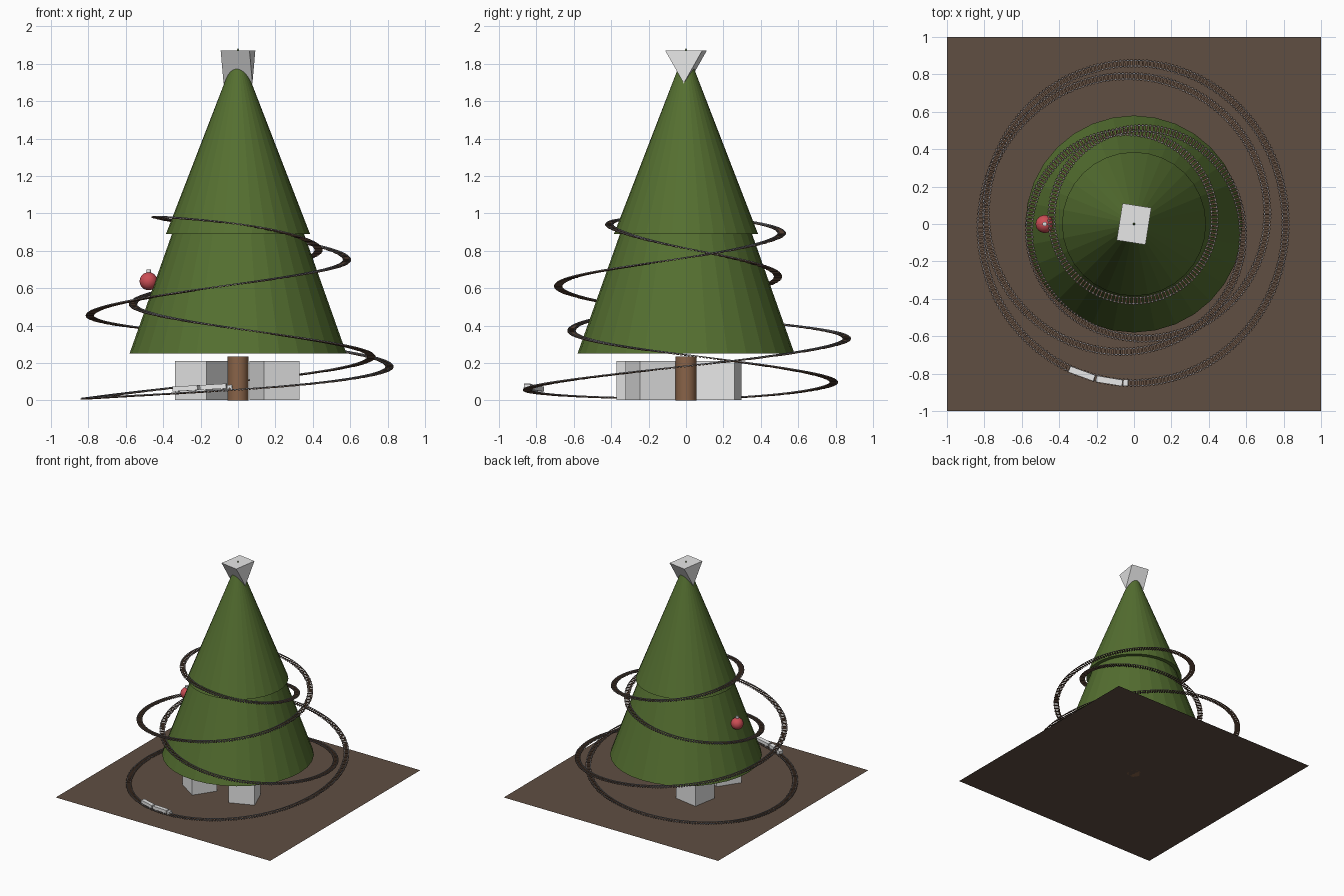
import bpy, bmesh, math
from mathutils import Vector, Matrix

cube = bpy.data.objects.get("Cube")
if cube:
    bpy.data.objects.remove(cube)


def material(name, rgb):
    m = bpy.data.materials.new(name)
    m.use_nodes = True
    m.diffuse_color = (*rgb, 1)
    m.node_tree.nodes["Principled BSDF"].inputs["Base Color"].default_value = (*rgb, 1)
    return m


GREEN = material("fir_green", (0.09, 0.16, 0.03))
FLOOR = material("floor_brown", (0.115, 0.077, 0.055))
BARK = material("bark_brown", (0.25, 0.125, 0.065))
GREY = material("pale_grey", (0.8, 0.8, 0.8))
RED = material("bauble_red", (0.6, 0.075, 0.09))
WOOD = material("sleeper_brown", (0.14, 0.08, 0.05))
STEEL = material("rail_grey", (0.25, 0.25, 0.27))


def finish(bm, name, mat, smooth=False):
    bmesh.ops.recalc_face_normals(bm, faces=bm.faces)
    me = bpy.data.meshes.new(name)
    bm.to_mesh(me)
    bm.free()
    me.materials.append(mat)
    for p in me.polygons:
        p.use_smooth = smooth
    ob = bpy.data.objects.new(name, me)
    bpy.context.collection.objects.link(ob)
    return ob


def frame(pos, fwd):
    """Matrix with x along fwd, y level to the side, z up."""
    x = fwd.normalized()
    y = Vector((0, 0, 1)).cross(x).normalized()
    m = Matrix((x, y, x.cross(y))).transposed().to_4x4()
    m.translation = pos
    return m


def add_box(bm, size, mat):
    bmesh.ops.create_cube(bm, size=1, matrix=mat @ Matrix.Diagonal((*size, 1)))


def add_cone(bm, r1, r2, depth, mat, sides=32):
    bmesh.ops.create_cone(bm, cap_ends=True, segments=sides, radius1=r1,
                          radius2=r2, depth=depth, matrix=mat)


def cone(name, r1, r2, z0, z1, mat, x=0, sides=32, smooth=False):
    bm = bmesh.new()
    add_cone(bm, r1, r2, z1 - z0, Matrix.Translation((x, 0, (z0 + z1) / 2)), sides)
    ob = finish(bm, name, mat, False)
    if smooth:
        bpy.context.view_layer.objects.active = ob
        bpy.ops.object.select_all(action='DESELECT')
        ob.select_set(True)
        bpy.ops.object.shade_smooth_by_angle()


# Floor
bm = bmesh.new()
bmesh.ops.create_grid(bm, x_segments=1, y_segments=1, size=1)
finish(bm, "floor", FLOOR)

# Tree
cone("trunk", 0.055, 0.055, 0, 0.235, BARK, smooth=True)
cone("lower_branches", 0.58, 0, 0.25, 1.885, GREEN)
cone("upper_branches", 0.385, 0, 0.89, 1.885, GREEN)

# Wedge topper: three-sided prism, point down
bm = bmesh.new()
prism = [bm.verts.new((x, y, z)) for x in (-0.078, 0.078)
         for y, z in ((-0.1, 1.87), (0.1, 1.87), (0, 1.695))]
bm.faces.new(prism[:3])
bm.faces.new(prism[3:])
for i in range(3):
    j = (i + 1) % 3
    bm.faces.new((prism[i], prism[j], prism[j + 3], prism[i + 3]))
bmesh.ops.rotate(bm, verts=bm.verts, matrix=Matrix.Rotation(math.radians(-9), 3, 'Z'))
finish(bm, "tree_topper", GREY)

# Presents
for name, x, y, s, turn in (("present_left", 0.195, -0.19, 0.205, 22),
                            ("present_right", -0.195, -0.23, 0.205, -34),
                            ("present_back", -0.21, 0.175, 0.208, -10)):
    bm = bmesh.new()
    add_box(bm, (s, s, 0.208), Matrix.Translation((x, y, 0.106))
            @ Matrix.Rotation(math.radians(turn), 4, 'Z'))
    finish(bm, name, GREY)

# Bauble with cap
bm = bmesh.new()
bmesh.ops.create_uvsphere(bm, u_segments=24, v_segments=16, radius=0.048,
                          matrix=Matrix.Translation((-0.478, 0, 0.637)))
finish(bm, "bauble", RED, smooth=True)
cone("bauble_cap", 0.012, 0.012, 0.68, 0.7, GREY, x=-0.478, sides=16, smooth=True)

# Track path: radius and height at each quarter turn, up and back down
RADII = (0.82, 0.85, 0.81, 0.86, 0.79, 0.68, 0.58, 0.51,
         0.44, 0.41, 0.43, 0.49, 0.56, 0.61, 0.71, 0.79)
HEIGHTS = (0.007, 0.055, 0.18, 0.33, 0.46, 0.62, 0.76, 0.90,
           0.98, 0.94, 0.81, 0.67, 0.52, 0.38, 0.24, 0.10)


def sample(values, t):
    n, i = len(values), math.floor(t)
    f = t - i

    def slope(k):
        a, b, c = (values[(k + d) % n] for d in (-1, 0, 1))
        return (c - a) / 2 if (c - b) * (b - a) > 0 else 0
    a, b = values[i % n], values[(i + 1) % n]
    h = f * f * (3 - 2 * f)
    return a + (b - a) * h + slope(i) * f * (1 - f) ** 2 - slope(i + 1) * f * f * (1 - f)


def track_point(t):
    a = math.pi * (1 + t / 2)
    r = sample(RADII, t)
    return Vector((r * math.cos(a), r * math.sin(a), sample(HEIGHTS, t)))


def track_frame(t):
    return frame(track_point(t), track_point(t + 0.01) - track_point(t - 0.01))


# Sleepers at even spacing
bm = bmesh.new()
last = 0
STEPS = 8000
path = [track_point(16 * k / STEPS) for k in range(STEPS + 1)]
for k in range(1, STEPS + 1):
    last += (path[k] - path[k - 1]).length
    if last >= 0.02:
        last -= 0.02
        add_box(bm, (0.009, 0.044, 0.005), track_frame(16 * k / STEPS))
finish(bm, "track_sleepers", WOOD)

# Rails
for name, side in (("inner_rail", 0.015), ("outer_rail", -0.015)):
    bm = bmesh.new()
    rings = []
    for k in range(640):
        m = track_frame(k / 40)
        rings.append([bm.verts.new(m @ Vector((0, side + dy, dz))) for dy, dz in
                      ((-0.002, 0.002), (0.002, 0.002), (0.002, 0.007), (-0.002, 0.007))])
    for k, ring in enumerate(rings):
        nxt = rings[(k + 1) % len(rings)]
        for i in range(4):
            j = (i + 1) % 4
            bm.faces.new((ring[i], ring[j], nxt[j], nxt[i]))
    finish(bm, name, STEEL)

# Train: two cars and a short nose, riding on the rails
for name, x, length in (("rear_car", -0.278, 0.142), ("front_car", -0.13, 0.142),
                        ("train_nose", -0.043, 0.026)):
    m = track_frame(1 + math.asin(x / 0.85) * 2 / math.pi)
    bm = bmesh.new()
    low = 0.008 if name == "train_nose" else 0
    add_box(bm, (length, 0.034, 0.026 - low), m @ Matrix.Translation((0, 0, 0.026 - low / 2)))
    for dx in (-0.32, 0.32):
        for dy in (-0.015, 0.015):
            add_cone(bm, 0.006, 0.006, 0.004, m @ Matrix.Translation((dx * length, dy, 0.013))
                     @ Matrix.Rotation(math.pi / 2, 4, 'X'), 10)
    finish(bm, name, GREY)
